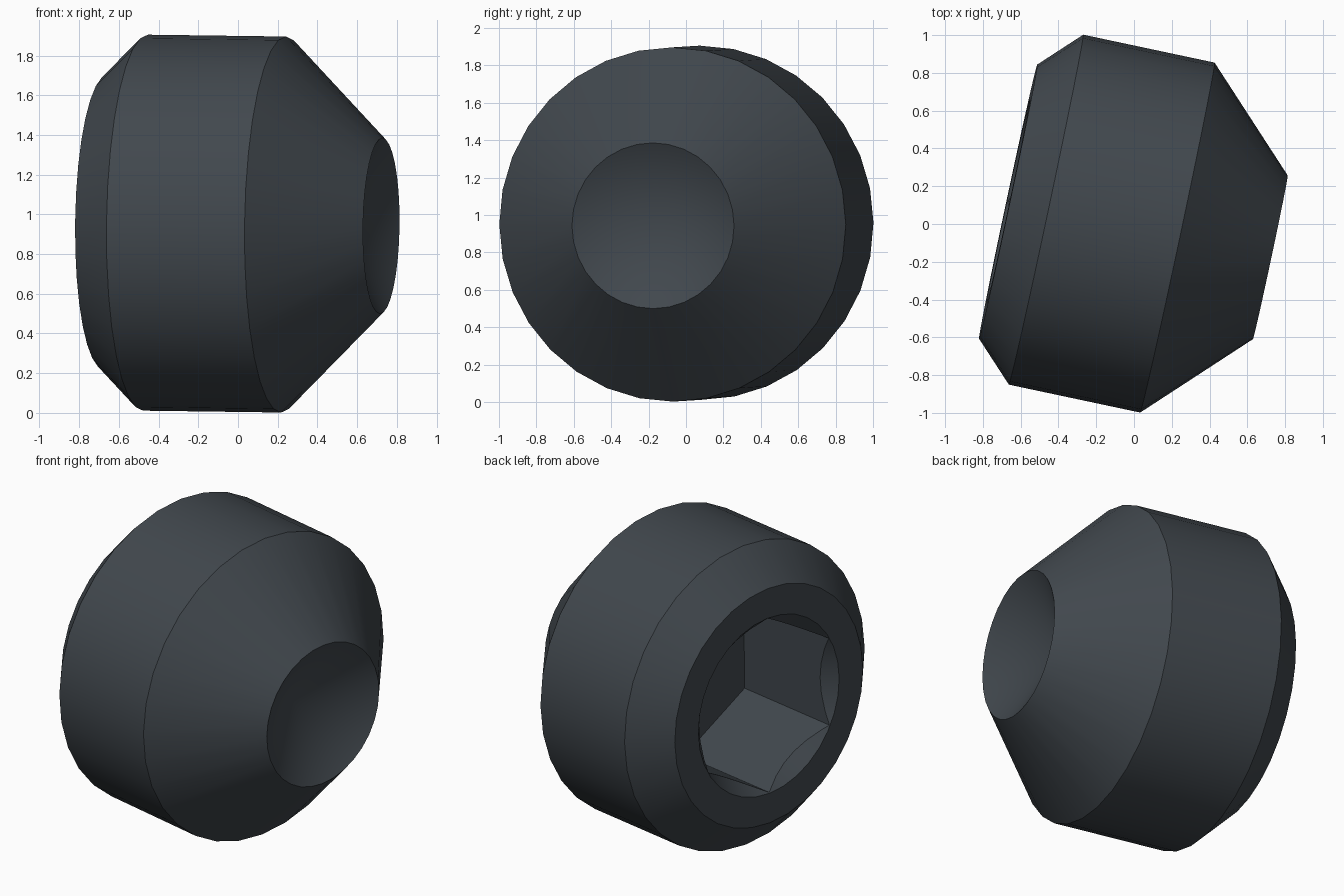
import bpy, bmesh, math
from mathutils import Matrix

if "Cube" in bpy.data.objects:
    bpy.data.objects.remove(bpy.data.objects["Cube"])

# one dark steel colour
steel = bpy.data.materials.new("dark_steel")
steel.diffuse_color = (0.053, 0.064, 0.075, 1)
steel.use_nodes = True
steel.node_tree.nodes["Principled BSDF"].inputs["Base Color"].default_value = steel.diffuse_color

# tilted screw axis: local +x runs from the socket end to the cup end
FRAME = (Matrix.Translation((-0.005, -0.022, 0.952))
         @ Matrix.Rotation(math.radians(-12), 4, 'Z')
         @ Matrix.Rotation(math.radians(0.75), 4, 'Y'))
BACK = -0.676          # socket end face


def lathe(name, profile, sides):
    """Solid of revolution around x from (position, radius) points."""
    bm = bmesh.new()
    rings = []
    for s, r in profile:
        if r == 0:
            rings.append([bm.verts.new((s, 0, 0))] * sides)
        else:
            rings.append([bm.verts.new((s, r * math.sin(k * math.tau / sides),
                                        r * math.cos(k * math.tau / sides)))
                          for k in range(sides)])
    for a, b in zip(rings, rings[1:]):
        for k in range(sides):
            j = (k + 1) % sides
            bm.faces.new(list(dict.fromkeys((a[k], a[j], b[j], b[k]))))
    # flat caps on open ends
    for ring, (s, r) in ((rings[0], profile[0]), (rings[-1], profile[-1])):
        if r:
            bm.faces.new(ring)
    bmesh.ops.recalc_face_normals(bm, faces=bm.faces)
    mesh = bpy.data.meshes.new(name)
    bm.to_mesh(mesh)
    bm.free()
    mesh.materials.append(steel)
    ob = bpy.data.objects.new(name, mesh)
    bpy.context.collection.objects.link(ob)
    ob.matrix_world = FRAME
    return ob


# body: chamfered back, cylinder, tapered nose, conical cup in the tip
body = lathe("set_screw_body", [(BACK, 0.742), (-0.471, 0.947), (0.24, 0.947),
                                (0.743, 0.443), (0.487, 0)], 32)

# socket: hexagonal hole with a 45 degree countersink at its mouth
cutters = [
    lathe("hex_socket_cutter", [(BACK - 0.1, 0.551), (BACK + 0.72, 0.551)], 6),
    lathe("countersink_cutter", [(BACK - 0.05, 0.605), (BACK + 0.3, 0.255)], 32),
]
bpy.context.view_layer.objects.active = body
body.select_set(True)
for cutter in cutters:
    cutter.hide_render = True
    mod = body.modifiers.new("socket", 'BOOLEAN')
    mod.operation = 'DIFFERENCE'
    mod.solver = 'EXACT'
    mod.object = cutter
    bpy.ops.object.modifier_apply(modifier=mod.name)
for cutter in cutters:
    bpy.data.objects.remove(cutter)

# smooth round surfaces, crisp edges
bpy.ops.object.shade_smooth_by_angle(angle=math.radians(25))
